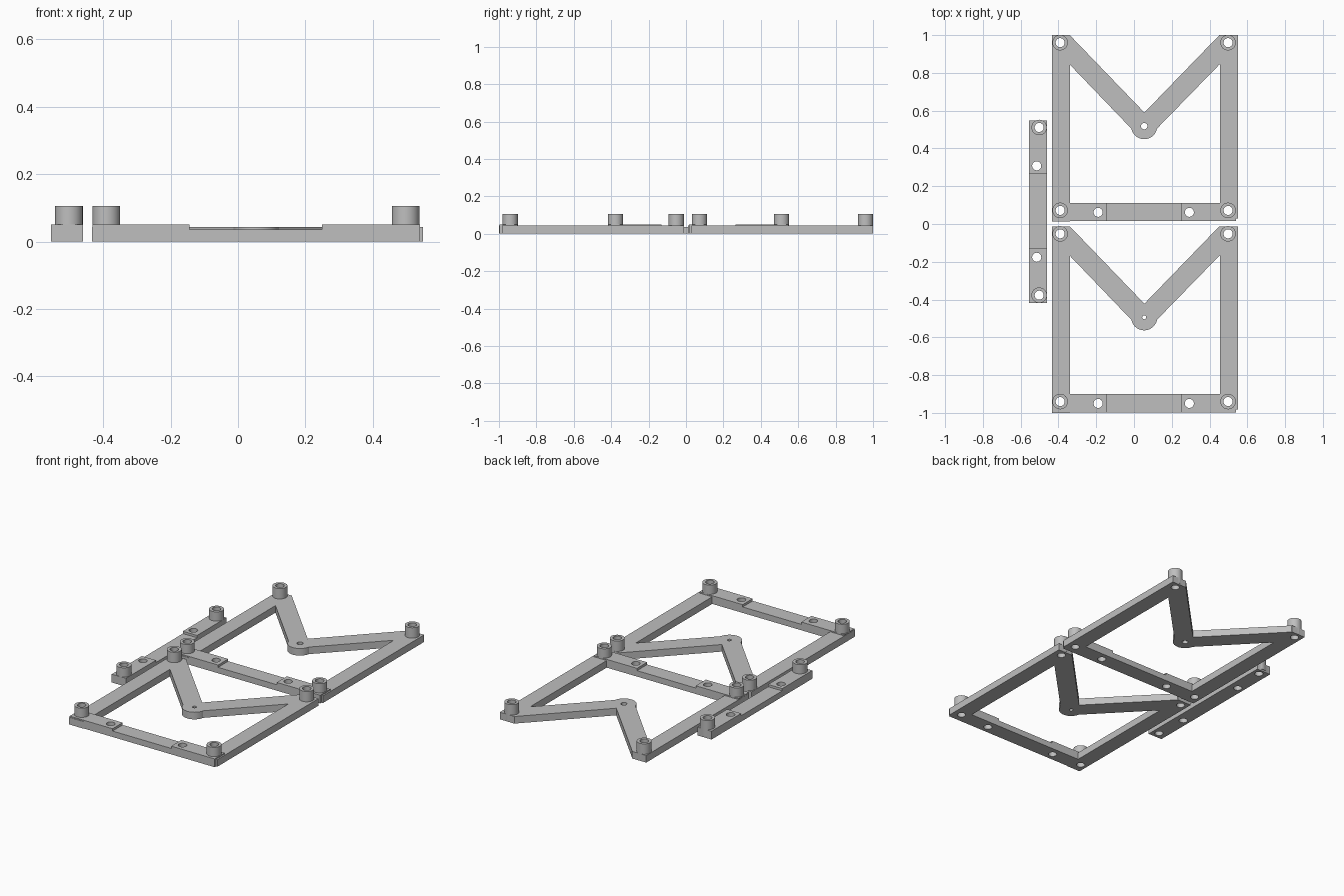
import bpy, bmesh, math

if "Cube" in bpy.data.objects:
    bpy.data.objects.remove(bpy.data.objects["Cube"])

grey = bpy.data.materials.new("plain grey")
grey.diffuse_color = (0.52, 0.52, 0.52, 1)
grey.use_nodes = True
grey.node_tree.nodes["Principled BSDF"].inputs["Base Color"].default_value = grey.diffuse_color

BAR = 0.043       # height of side bars and arms
RAISED = 0.05     # height of raised bar ends
RECESS = 0.036    # height of recessed bar middle
BOSS = 0.106      # top of the bosses


def prism(name, pts, z0, z1):
    """Extrude a flat outline between two heights."""
    bm = bmesh.new()
    face = bm.faces.new([bm.verts.new((x, y, z0)) for x, y in pts])
    top = bmesh.ops.extrude_face_region(bm, geom=[face])["geom"]
    for v in top:
        if isinstance(v, bmesh.types.BMVert):
            v.co.z = z1
    bmesh.ops.recalc_face_normals(bm, faces=bm.faces)
    mesh = bpy.data.meshes.new(name)
    bm.to_mesh(mesh)
    bm.free()
    mesh.materials.append(grey)
    ob = bpy.data.objects.new(name, mesh)
    bpy.context.collection.objects.link(ob)
    return ob


def box(name, x0, x1, y0, y1, z1):
    return prism(name, [(x0, y0), (x1, y0), (x1, y1), (x0, y1)], 0, z1)


def disc(name, x, y, r, z0, z1, n=48):
    return prism(name, [(x + r * math.cos(math.tau * i / n),
                         y + r * math.sin(math.tau * i / n)) for i in range(n)], z0, z1)


def combine(body, others, operation):
    """Apply booleans one by one and discard the helper solids."""
    for o in others:
        m = body.modifiers.new("combine", "BOOLEAN")
        m.operation, m.solver, m.object = operation, "EXACT", o
        dg = bpy.context.evaluated_depsgraph_get()
        new = bpy.data.meshes.new_from_object(body.evaluated_get(dg))
        body.modifiers.clear()
        body.data = new
        bpy.data.objects.remove(o)


def finish(ob):
    bpy.ops.object.select_all(action="DESELECT")
    ob.select_set(True)
    bpy.context.view_layer.objects.active = ob
    bpy.ops.object.shade_smooth_by_angle(angle=math.radians(30))


def stepped_outline(name, length, width):
    """Bar lying along x with raised ends and a recessed middle, built from its side profile."""
    a, b = 0.288, 0.682
    ob = prism(name, [(0, 0), (length, 0), (length, RAISED), (b, RAISED), (b, RECESS),
                      (a, RECESS), (a, RAISED), (0, RAISED)], 0, width)
    for v in ob.data.vertices:       # stand the profile upright
        x, z, y = v.co
        v.co = (x, y, z)
    ob.data.flip_normals()
    return ob


def frame(name, y, pin):
    """Square frame with a V-shaped brace; y is its lower edge."""
    body = box(name, -0.433, -0.338, y, y + 0.988, BAR)
    right = box("right_bar", 0.454, 0.55, y + 0.017, y + 0.988, BAR)
    base = stepped_outline("base_bar", 0.973, 0.097)
    for v in base.data.vertices:
        v.co.x -= 0.432
        v.co.y += y + 0.003
    # V brace with a round hub
    brace = prism("brace", [(-0.40, y + 0.988), (-0.34, y + 0.988), (0.055, y + 0.578),
                            (0.452, y + 0.988), (0.51, y + 0.988), (0.50, y + 0.87),
                            (0.452, y + 0.832), (0.107, y + 0.478), (0.0, y + 0.478),
                            (-0.338, y + 0.83), (-0.39, y + 0.882)], 0, BAR)
    hub = disc("hub", 0.054, y + 0.506, 0.069, 0, BAR)
    corners = [(px, y + py) for px in (-0.391, 0.498) for py in (0.06, 0.948)]
    bosses = [disc("boss", px, py, 0.041, 0.01, BOSS) for px, py in corners]
    combine(body, [right, base, brace, hub] + bosses, "UNION")
    # through holes
    holes = corners + [(-0.19, y + 0.05), (0.293, y + 0.05)]
    cutters = [disc("hole", px, py, 0.024, -0.1, 0.2, 32) for px, py in holes]
    cutters.append(disc("pin_hole", 0.054, y + 0.506, pin, -0.1, 0.2, 32))
    combine(body, cutters, "DIFFERENCE")
    finish(body)


frame("rear_frame", 0.012, 0.017)
frame("front_frame", -1.0, 0.0105)

# Loose strip beside the frames
strip = stepped_outline("loose_strip", 0.966, 0.095)
for v in strip.data.vertices:
    x, yy, z = v.co
    v.co = (-0.46 - yy, x - 0.418, z)
ends = [(-0.502, -0.377), (-0.502, 0.511)]
combine(strip, [disc("boss", px, py, 0.041, 0.01, BOSS) for px, py in ends], "UNION")
combine(strip, [disc("hole", px, py, 0.024, -0.1, 0.2, 32)
                for px, py in ends + [(-0.515, -0.176), (-0.515, 0.308)]], "DIFFERENCE")
finish(strip)
